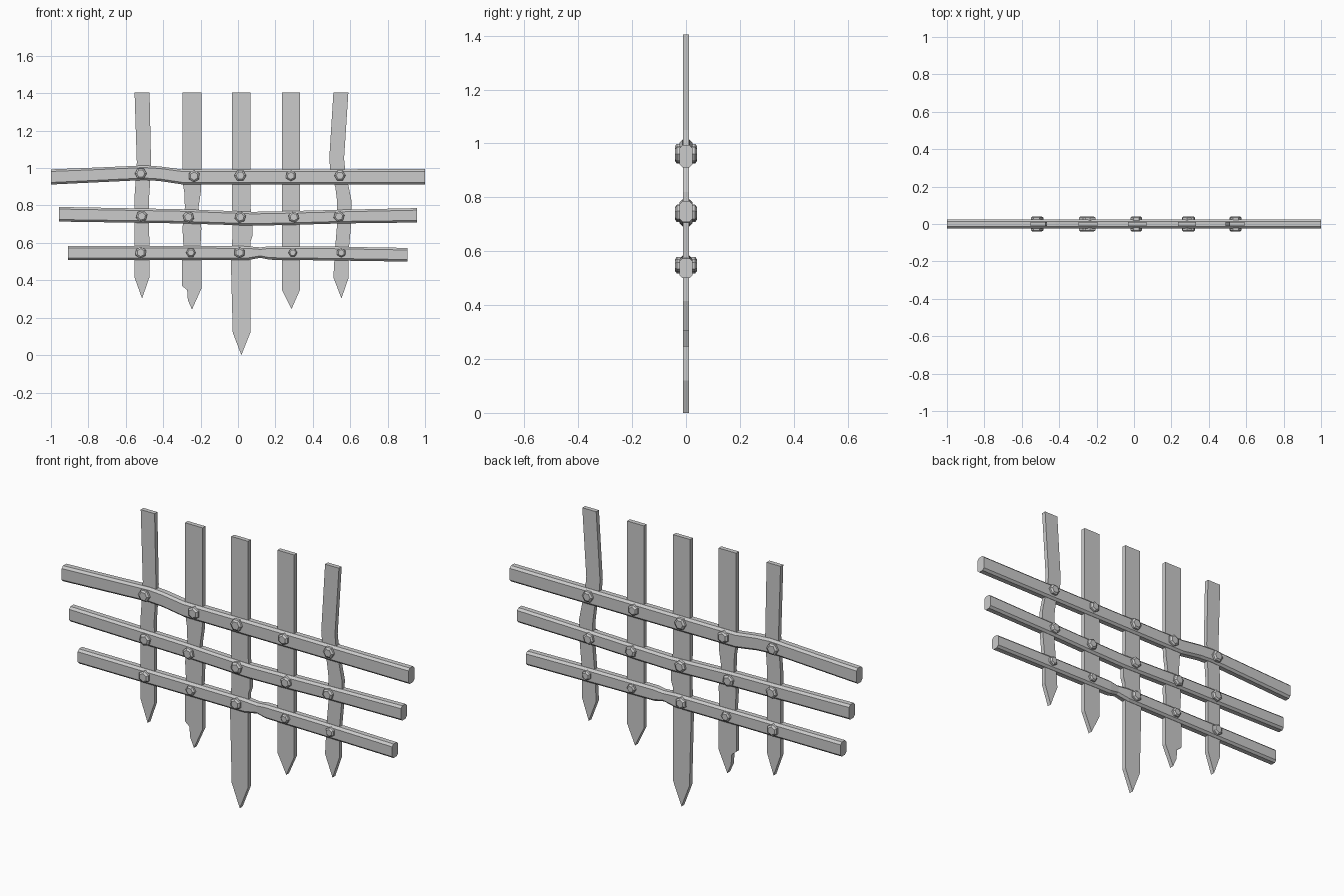
import bpy, bmesh, math
from mathutils import Vector, Matrix


def finish(bm, name):
    bmesh.ops.remove_doubles(bm, verts=bm.verts, dist=0.0005)
    bmesh.ops.recalc_face_normals(bm, faces=bm.faces)
    me = bpy.data.meshes.new(name)
    bm.to_mesh(me)
    bm.free()
    ob = bpy.data.objects.new(name, me)
    bpy.context.collection.objects.link(ob)
    return ob


def loft(name, rings, cap_end=True):
    bm = bmesh.new()
    loops = [[bm.verts.new(p) for p in r] for r in rings]
    for a, b in zip(loops, loops[1:]):
        n = len(a)
        for i in range(n):
            bm.faces.new((a[i], a[(i + 1) % n], b[(i + 1) % n], b[i]))
    bm.faces.new(loops[0])
    if cap_end:
        bm.faces.new(loops[-1])
    return finish(bm, name)


def upright(name, stations, tip):
    """Flat bar: stations are (z_left, x_left, z_right, x_right), ending in a pointed tip."""
    t = 0.0115
    rings = [[(xl, -t, zl), (xr, -t, zr), (xr, t, zr), (xl, t, zl)]
             for zl, xl, zr, xr in stations]
    x, z = tip
    rings.append([(x, -t, z), (x, -t, z), (x, t, z), (x, t, z)])
    bm_ob = loft(name, rings, cap_end=False)
    return bm_ob


def rail(name, stations):
    """Chamfered bar: stations are (x, z_low, z_high, half_depth)."""
    c = 0.011
    rings = []
    for x, lo, hi, d in stations:
        rings.append([(x, -d, lo + c), (x, -d + c, lo), (x, d - c, lo), (x, d, lo + c),
                      (x, d, hi - c), (x, d - c, hi), (x, -d + c, hi), (x, -d, hi - c)])
    return loft(name, rings)


def bolt(name, x, z, r, turn):
    """Six-sided stud passing through a rail, with a bevelled head on both faces."""
    rings = []
    for y, k in ((-0.041, 0.68), (-0.034, 1.0), (0.034, 1.0), (0.041, 0.68)):
        rings.append([(x + r * k * math.cos(turn + i * math.pi / 3), y,
                       z + r * k * math.sin(turn + i * math.pi / 3)) for i in range(6)])
    return loft(name, rings)


# Uprights: five slightly bent, pointed bars
def level(*rows):
    return [(z, a, z, b) for z, a, b in rows]


upright("upright_1", level((1.404, -.553, -.473), (1.03, -.541, -.465), (.92, -.548, -.470),
                           (.85, -.553, -.475), (.415, -.553, -.474)), (-.513, .303))
upright("upright_2", level((1.404, -.297, -.196), (.93, -.297, -.196), (.87, -.287, -.199),
                           (.79, -.284, -.211), (.68, -.297, -.196), (.59, -.292, -.200),
                           (.50, -.299, -.196))
        + [(.370, -.299, .40, -.196), (.348, -.272, .375, -.196), (.294, -.268, .355, -.196)],
        (-.246, .244))
upright("upright_3", level((1.404, -.031, .066), (.80, -.031, .066), (.70, -.03, .078),
                           (.64, -.03, .078), (.61, -.031, .068), (.50, -.038, .066),
                           (.12, -.028, .066)), (.018, 0))
upright("upright_4", level((1.404, .235, .332), (.35, .235, .332)), (.286, .246))
upright("upright_5", level((1.404, .510, .590), (1.05, .488, .567), (.97, .495, .575),
                           (.90, .520, .592), (.82, .530, .608), (.70, .530, .605),
                           (.56, .518, .592), (.415, .510, .592)), (.553, .303))

# Rails: three crossbars, dented in places
rail("top_rail", [(-1, .912, .993, .024), (-.75, .924, 1.003, .024), (-.5, .936, 1.014, .024),
                  (-.42, .931, 1.009, .024), (-.3, .913, .993, .024), (1, .911, .994, .024)])
rail("middle_rail", [(-.957, .714, .792, .024), (-.3, .704, .78, .024), (.08, .692, .766, .024),
                     (.28, .696, .77, .024), (.55, .704, .777, .024), (.957, .709, .786, .024)])
rail("bottom_rail", [(-.908, .508, .584, .024), (.05, .508, .582, .024), (.12, .520, .576, .021),
                     (.17, .510, .582, .024), (.5, .506, .58, .024), (.906, .500, .573, .024)])

# Studs at every crossing
rows = [
    [(-.52, .971, .032), (-.235, .957, .032), (.012, .960, .032), (.283, .959, .029), (.545, .960, .030)],
    [(-.515, .743, .031), (-.265, .738, .031), (.012, .738, .031), (.298, .738, .030), (.540, .741, .030)],
    [(-.52, .548, .031), (-.252, .548, .026), (.008, .548, .030), (.293, .548, .024), (.552, .547, .025)],
]
for j, row in enumerate(rows):
    for i, (x, z, r) in enumerate(row):
        bolt(f"stud_{j + 1}_{i + 1}", x, z, r, 0.25 * ((i * 2 + j) % 4))
